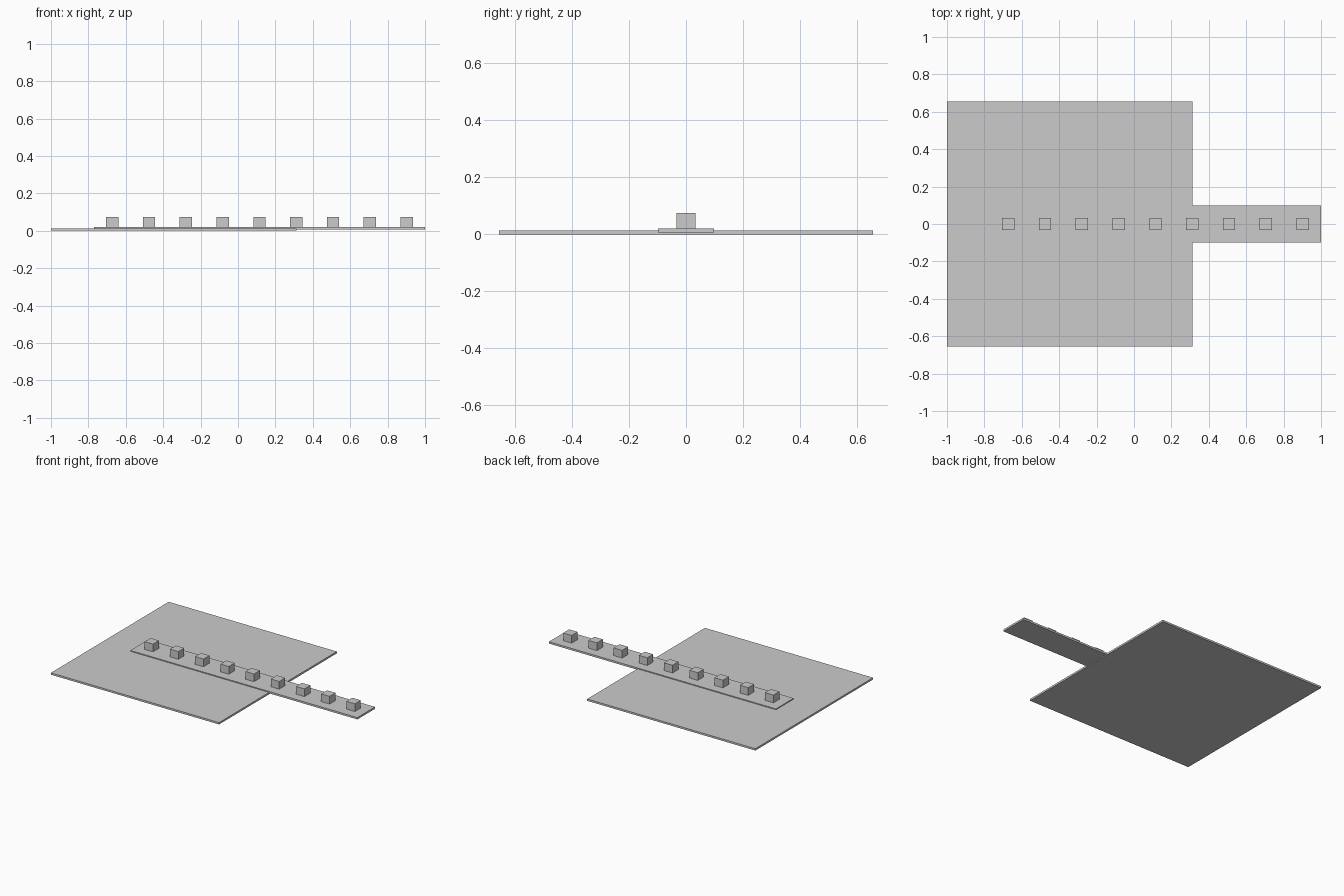
import bpy

if "Cube" in bpy.data.objects:
    bpy.data.objects.remove(bpy.data.objects["Cube"])

U = 2 / 30.5  # one block width


def box(name, x0, x1, width, z0, z1):
    bpy.ops.mesh.primitive_cube_add(size=1, location=((x0 + x1) / 2, 0, (z0 + z1) / 2))
    ob = bpy.context.object
    ob.name = name
    ob.scale = (x1 - x0, width, z1 - z0)
    bpy.ops.object.transform_apply(location=False, rotation=False, scale=True)
    return ob


# Square base plate
box("base_plate", -1, -1 + 20 * U, 20 * U, 0, 0.2 * U)

# Long strip, set into the plate and overhanging it
box("strip", 1 - 27 * U, 1, 3 * U, 0.1 * U, 0.3 * U)

# Row of nine evenly spaced blocks along the strip
for i in range(9):
    x = 1 - 1.5 * U - 3 * U * i
    box(f"block_{i + 1}", x - U / 2, x + U / 2, U, 0.13 * U, 1.13 * U)
